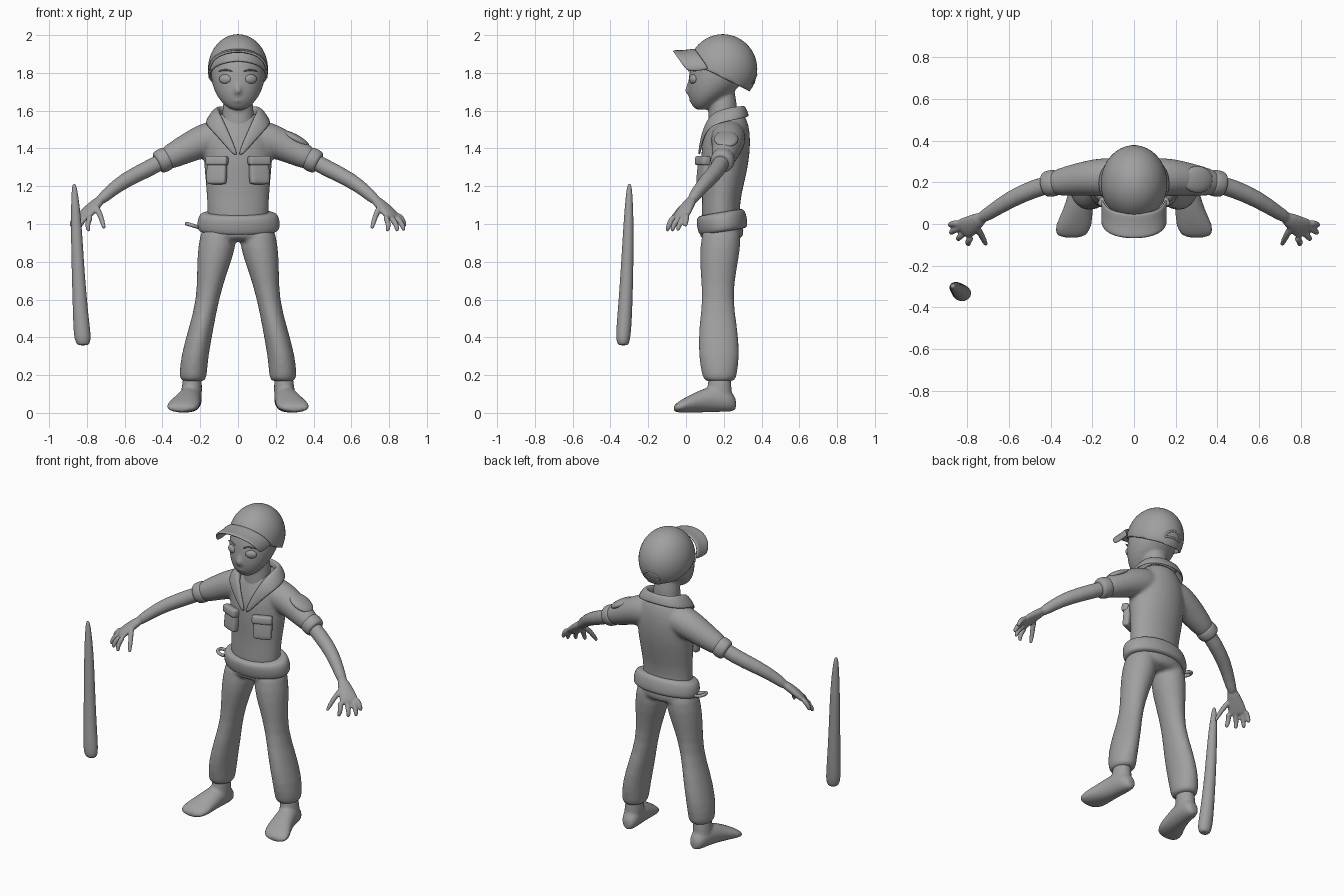
import bpy, bmesh, math
from mathutils import Vector, Matrix, Euler

cube = bpy.data.objects.get("Cube")
if cube:
    bpy.data.objects.remove(cube)

X, Y, Z = Vector((1, 0, 0)), Vector((0, 1, 0)), Vector((0, 0, 1))
BOTH = (1, -1)

clay = bpy.data.materials.new("plain grey")
clay.use_nodes = True
clay.diffuse_color = (0.35, 0.35, 0.35, 1)
clay.node_tree.nodes["Principled BSDF"].inputs["Base Color"].default_value = clay.diffuse_color


def tube(bm, rings, axis=None, ref=X, sides=(1,), n=16):
    """Skin elliptical rings (x, y, z, radius along ref, other radius)."""
    centres = [Vector(r[:3]) for r in rings]
    last = len(rings) - 1
    for side in sides:
        flip = Matrix.Diagonal((side, 1, 1))
        loops = []
        for i, r in enumerate(rings):
            t = axis or (centres[min(i + 1, last)] - centres[max(i - 1, 0)]).normalized()
            u = (ref - t * ref.dot(t)).normalized()
            v = t.cross(u)
            loop = []
            for k in range(n):
                a = math.tau * k / n
                p = centres[i] + u * r[3] * math.cos(a) + v * r[-1] * math.sin(a)
                loop.append(bm.verts.new(flip @ p))
            loops.append(loop)
        for a, b in zip(loops, loops[1:]):
            for k in range(n):
                j = (k + 1) % n
                bm.faces.new((a[k], a[j], b[j], b[k]))
        for loop, c in ((loops[0], centres[0]), (loops[-1], centres[-1])):
            tip = bm.verts.new(flip @ c)
            for k in range(n):
                bm.faces.new((loop[k], loop[(k + 1) % n], tip))


def sheet(bm, rows, sides=(1,)):
    """Grid of quads through rows of points."""
    for side in sides:
        grid = [[bm.verts.new((p[0] * side, p[1], p[2])) for p in row] for row in rows]
        for a, b in zip(grid, grid[1:]):
            for k in range(len(a) - 1):
                bm.faces.new((a[k], a[k + 1], b[k + 1], b[k]))


def blob(bm, loc, size, rot=(0, 0, 0), sides=(1,), box=False):
    """Ellipsoid or box with half sizes, optionally mirrored."""
    for side in sides:
        m = Matrix.Diagonal((side, 1, 1, 1)) @ Matrix.LocRotScale(Vector(loc), Euler(rot), Vector(size))
        if box:
            bmesh.ops.create_cube(bm, size=2, matrix=m)
        else:
            bmesh.ops.create_uvsphere(bm, u_segments=24, v_segments=14, radius=1, matrix=m)


def finish(name, bm, subdivide=2, voxel=0, thick=0, bevel=0):
    bmesh.ops.remove_doubles(bm, verts=bm.verts, dist=0.0002)
    bmesh.ops.recalc_face_normals(bm, faces=bm.faces)
    for f in bm.faces:
        f.smooth = True
    mesh = bpy.data.meshes.new(name)
    bm.to_mesh(mesh)
    bm.free()
    mesh.materials.append(clay)
    ob = bpy.data.objects.new(name, mesh)
    bpy.context.collection.objects.link(ob)
    if thick:
        mod = ob.modifiers.new("thickness", 'SOLIDIFY')
        mod.thickness, mod.offset = thick, 0
    if bevel:
        mod = ob.modifiers.new("round", 'BEVEL')
        mod.width, mod.segments = bevel, 2
    if subdivide:
        mod = ob.modifiers.new("subdivide", 'SUBSURF')
        mod.levels = mod.render_levels = subdivide
    if voxel:
        mod = ob.modifiers.new("merge", 'REMESH')
        mod.mode, mod.voxel_size, mod.use_smooth_shade = 'VOXEL', voxel, True
        mod = ob.modifiers.new("relax", 'SMOOTH')
        mod.factor, mod.iterations = 0.5, 5
    return ob


# Head, neck and nose
bm = bmesh.new()
tube(bm, [(0, .08, 1.605, .045, .035), (0, .095, 1.645, .092, .075), (0, .135, 1.7, .128, .13),
          (0, .165, 1.77, .148, .155), (0, .18, 1.85, .148, .16), (0, .19, 1.93, .11, .12)], Z)
tube(bm, [(0, .2, 1.42, .1, .09), (0, .195, 1.55, .085, .078), (0, .195, 1.72, .08, .075)], Z)
tube(bm, [(0, .035, 1.78, .012), (0, .015, 1.73, .015), (0, .01, 1.697, .022), (0, .03, 1.68, .015)], Z)
blob(bm, (0, .032, 1.653), (.032, .016, .009))
finish("head", bm, 1, .009)

# Eyes and eyebrows
bm = bmesh.new()
blob(bm, (.068, .037, 1.767), (.034, .017, .025), (0, 0, .4), BOTH)
finish("eyes", bm, 0)
bm = bmesh.new()
tube(bm, [(.03, .012, 1.808, .004), (.065, .022, 1.82, .006), (.105, .05, 1.808, .003)], sides=BOTH, n=8, ref=Z)
finish("eyebrows", bm, 1)

# Cap crown cut along a slanted rim
bm = bmesh.new()
crown = Vector((0, .195, 1.82))
blob(bm, crown, (.156, .18, .18))
bmesh.ops.bisect_plane(bm, geom=bm.verts[:] + bm.edges[:] + bm.faces[:], plane_co=(0, .1, 1.82),
                       plane_no=(0, .5, 1), clear_inner=True)
finish("cap_crown", bm, 1, thick=.012)

# Cap brim drooping at both corners
bm = bmesh.new()
rows = []
for i in range(5):
    s = i / 4
    row = []
    for k in range(-6, 7):
        u = k / 6
        x = .153 * math.sin(u * math.pi / 2)
        row.append((x, .05 - .12 * s + .075 * u * u, 1.925 - .01 * s - .105 * u * u - .02 * s * (1 - s)))
    rows.append(row)
sheet(bm, rows)
finish("cap_brim", bm, 1, thick=.014)

# Arched opening and strap at the back of the cap
bm = bmesh.new()
for rise in (.045, .004):
    arc = []
    for k in range(9):
        a = math.pi * k / 8
        x, z = .055 * math.cos(a), 1.745 + rise * math.sin(a)
        y = .195 + .18 * math.sqrt(1 - (x / .156) ** 2 - ((z - 1.82) / .18) ** 2)
        arc.append((x, y, z, .007))
    tube(bm, arc, ref=Y, n=8)
finish("cap_strap", bm, 1)

# Shirt with sleeves
bm = bmesh.new()
tube(bm, [(0, .185, .98, .17, .11), (0, .183, 1.1, .165, .1), (0, .195, 1.2, .173, .112),
          (0, .205, 1.32, .185, .13), (0, .212, 1.42, .185, .132), (0, .222, 1.5, .165, .118),
          (0, .225, 1.56, .12, .098), (0, .22, 1.59, .09, .08)], Z)
tube(bm, [(.05, .225, 1.47, .09), (.14, .225, 1.455, .096), (.22, .22, 1.425, .087),
          (.3, .21, 1.385, .075), (.41, .19, 1.33, .06)], ref=Y, sides=BOTH)
finish("shirt", bm, 1, .011)
bm = bmesh.new()
tube(bm, [(.365, .2, 1.353, .055), (.375, .198, 1.348, .066), (.42, .19, 1.326, .065),
          (.43, .188, 1.321, .05)], ref=Y, sides=BOTH)
finish("sleeve_cuffs", bm)

# Folded collar running down into the neckline
bm = bmesh.new()
sheet(bm, [[(0, .3, 1.58), (0, .31, 1.64), (0, .338, 1.57)],
           [(.09, .28, 1.58), (.1, .29, 1.64), (.135, .315, 1.56)],
           [(.1, .21, 1.57), (.115, .21, 1.635), (.18, .215, 1.54)],
           [(.085, .13, 1.54), (.1, .125, 1.6), (.165, .125, 1.515)],
           [(.045, .095, 1.46), (.055, .082, 1.485), (.1, .09, 1.45)],
           [(.004, .075, 1.36), (.008, .066, 1.365), (.022, .07, 1.36)]], BOTH)
finish("collar", bm, thick=.018)

# Chest pockets with flaps, and the patch on the left sleeve
bm = bmesh.new()
blob(bm, (.112, .095, 1.275), (.056, .024, .066), (-.1, 0, .4), BOTH, True)
finish("pockets", bm, 1, bevel=.016)
bm = bmesh.new()
blob(bm, (.112, .088, 1.335), (.062, .024, .026), (-.1, 0, .4), BOTH, True)
finish("pocket_flaps", bm, 1, bevel=.012)
bm = bmesh.new()
blob(bm, (.305, .213, 1.45), (.082, .064, .024), (0, .5, 0))
finish("sleeve_patch", bm, 0)

# Arms, palms, fingers and thumbs
bm = bmesh.new()
tube(bm, [(.36, .2, 1.355, .045), (.47, .175, 1.295, .045), (.6, .115, 1.232, .042),
          (.68, .06, 1.17, .034), (.735, .028, 1.12, .03)], ref=Y, sides=BOTH)
across = Vector((.7, .7, 0))
tube(bm, [(.72, .035, 1.135, .03, .026), (.77, .003, 1.09, .045, .026), (.81, -.022, 1.05, .058, .022),
          (.825, -.032, 1.03, .05, .016)], ref=across, sides=BOTH)
fingers = [((.78, -.065, 1.04), (.8, -.09, 1.0), (.79, -.1, .96)),
           ((.81, -.04, 1.03), (.84, -.065, 1.0), (.843, -.075, .96)),
           ((.835, -.015, 1.04), (.87, -.035, 1.0), (.88, -.045, .965)),
           ((.845, .005, 1.05), (.875, 0, 1.02), (.885, -.005, .985)),
           ((.755, -.01, 1.1), (.725, -.065, 1.04), (.708, -.1, .975))]
for joints in fingers:
    path = [(*p, r) for p, r in zip(joints, (.018, .016, .012))]
    tube(bm, path, ref=across, sides=BOTH, n=10)
finish("arms", bm, 1, .006)

# Belt, sitting lower at the front
bm = bmesh.new()
tube(bm, [(0, 0, -.055, .19, .11), (0, 0, -.05, .218, .132), (0, 0, 0, .222, .136),
          (0, 0, .045, .208, .13), (0, 0, .052, .17, .105)], Z, n=24)
bm.transform(Matrix.LocRotScale(Vector((.003, .19, 1.012)), Euler((.17, 0, 0)), None))
finish("belt", bm)
bm = bmesh.new()
tube(bm, [(-.24 + .033 * math.cos(a), .19 + .033 * math.sin(a), .992 - .01 * math.cos(a), .011)
          for a in [math.tau * k / 12 for k in range(13)]], ref=Z, n=8)
finish("belt_ring", bm, 1)

# Trousers
bm = bmesh.new()
tube(bm, [(0, .19, 1.03, .175, .105), (0, .19, .96, .208, .125), (0, .185, .91, .19, .11)], Z)
tube(bm, [(.1, .19, 1, .09, .1), (.11, .182, .88, .106, .112), (.137, .17, .75, .082, .097),
          (.16, .168, .6, .06, .08), (.195, .17, .45, .067, .106), (.23, .175, .3, .074, .112),
          (.238, .177, .2, .075, .094), (.238, .178, .165, .068, .085)], Z, sides=BOTH)
finish("trousers", bm, 1, .011)

# Shoes and ankles
bm = bmesh.new()
tube(bm, [(.24, .265, .045, .03, .035), (.245, .23, .068, .056, .064), (.252, .15, .078, .062, .075),
          (.27, .06, .058, .074, .058), (.29, -.01, .04, .092, .04), (.3, -.05, .028, .08, .026),
          (.3, -.065, .022, .05, .014)], Y, sides=BOTH)
tube(bm, [(.25, .175, .05, .06, .07), (.245, .178, .12, .056, .066), (.24, .178, .22, .05, .06)], Z, sides=BOTH)
finish("shoes", bm, 1, .009)

# Loose baton
bm = bmesh.new()
tube(bm, [(-.867, -.3, 1.212, .006), (-.866, -.3, 1.19, .016), (-.856, -.304, 1, .03, .028),
          (-.847, -.312, .75, .034), (-.832, -.325, .5, .042, .04), (-.823, -.333, .4, .047, .04),
          (-.82, -.333, .358, .034, .03)], Z)
finish("baton", bm)
